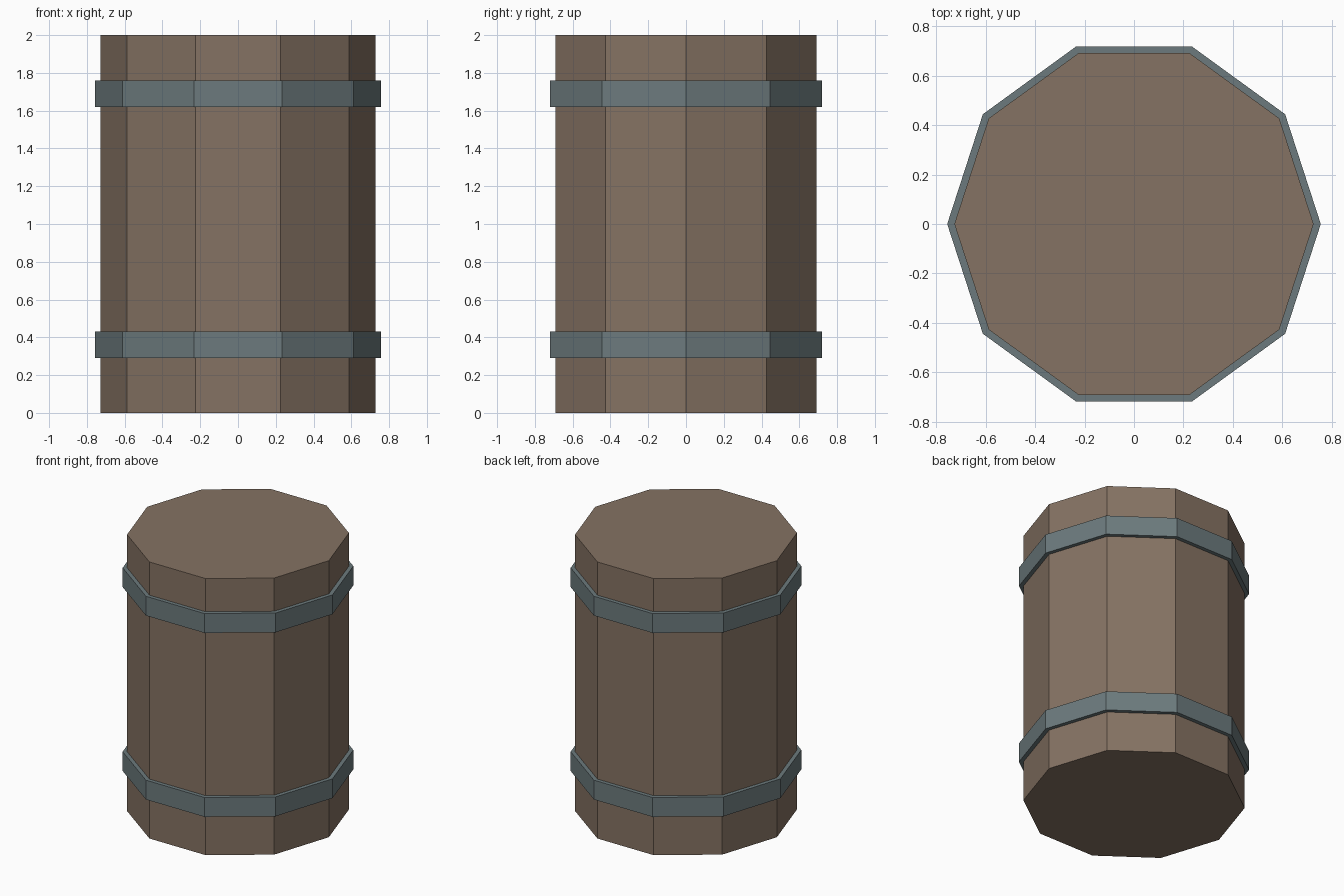
import bpy, bmesh
from math import cos, sin, tau

if "Cube" in bpy.data.objects:
    bpy.data.objects.remove(bpy.data.objects["Cube"])

SIDES = 10


def material(name, rgb):
    mat = bpy.data.materials.new(name)
    mat.diffuse_color = (*rgb, 1)
    mat.use_nodes = True
    mat.node_tree.nodes["Principled BSDF"].inputs["Base Color"].default_value = mat.diffuse_color
    return mat


def finish(name, bm, mat):
    bmesh.ops.recalc_face_normals(bm, faces=bm.faces)
    mesh = bpy.data.meshes.new(name)
    bm.to_mesh(mesh)
    bm.free()
    mesh.materials.append(mat)
    obj = bpy.data.objects.new(name, mesh)
    bpy.context.collection.objects.link(obj)
    return obj


def ring(bm, radius, z):
    return [bm.verts.new((radius * cos(tau * i / SIDES),
                          radius * sin(tau * i / SIDES), z))
            for i in range(SIDES)]


def bridge(bm, a, b):
    for i in range(SIDES):
        j = (i + 1) % SIDES
        bm.faces.new((a[i], a[j], b[j], b[i]))


wood = material("wood", (0.235, 0.17, 0.125))
iron = material("iron", (0.15, 0.195, 0.205))

# Straight ten-sided barrel body with flat lids
bm = bmesh.new()
bottom, top = ring(bm, 0.727, 0), ring(bm, 0.727, 2)
bridge(bm, bottom, top)
bm.faces.new(bottom)
bm.faces.new(top)
finish("barrel_body", bm, wood)

# Two iron hoops, closed rings seated slightly into the wood
for name, z0, z1 in (("lower_hoop", 0.29, 0.43), ("upper_hoop", 1.62, 1.76)):
    bm = bmesh.new()
    loops = [ring(bm, r, z) for r, z in
             ((0.715, z0), (0.756, z0), (0.756, z1), (0.715, z1))]
    for k in range(4):
        bridge(bm, loops[k], loops[(k + 1) % 4])
    finish(name, bm, iron)
